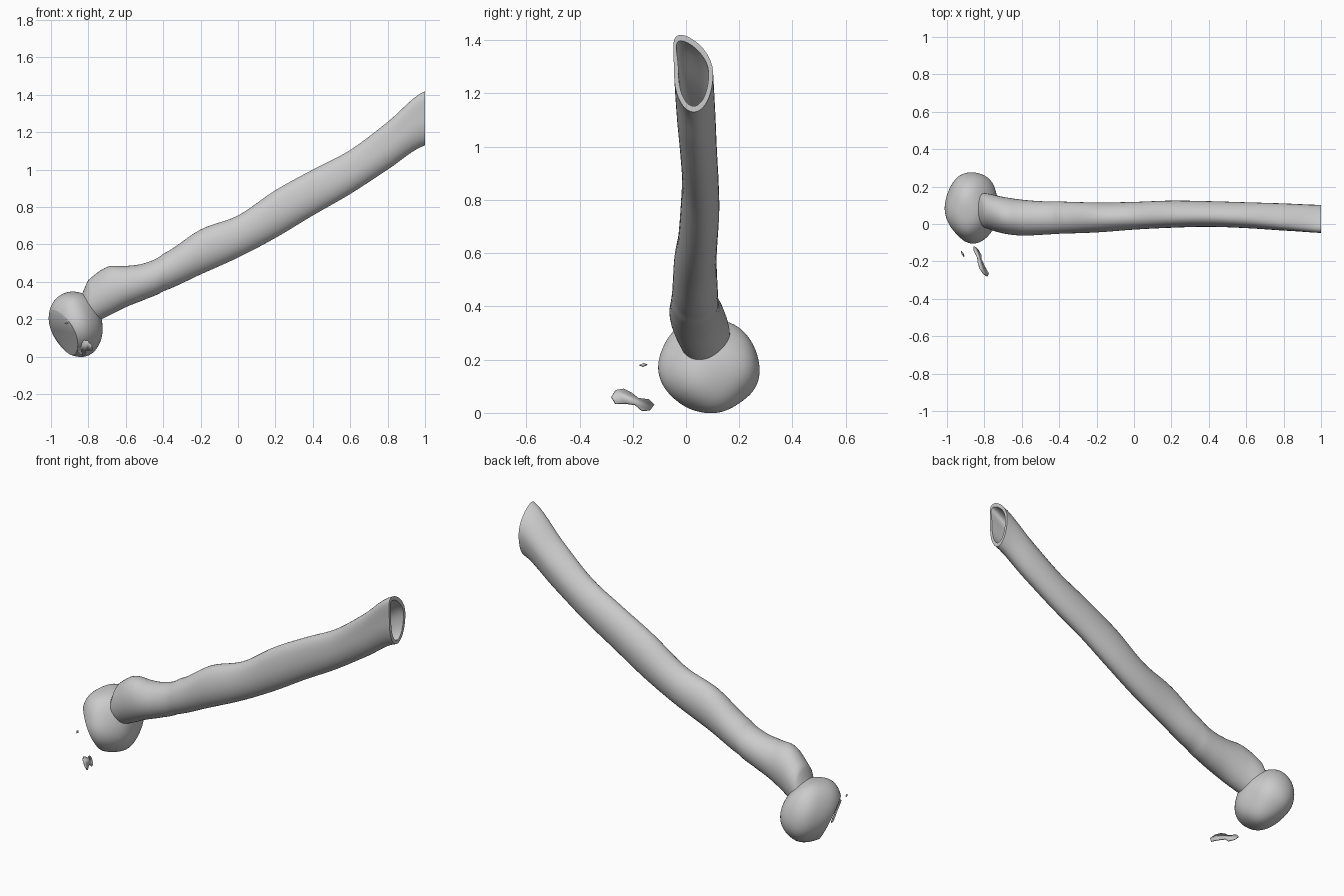
import bpy, bmesh, math
from mathutils import Vector, Matrix

cube = bpy.data.objects.get("Cube")
if cube:
    bpy.data.objects.remove(cube, do_unlink=True)

bone = bpy.data.materials.new("bone grey")
bone.use_nodes = True
bone.diffuse_color = (0.6, 0.6, 0.6, 1)
bone.node_tree.nodes["Principled BSDF"].inputs["Base Color"].default_value = bone.diffuse_color

SIDES = 36
STEPS = 6
WALL = 0.017
BREAK = Vector((-0.78, -0.43, -0.43)).normalized()   # direction of the broken face


def add_object(name, bm, angle=40):
    bmesh.ops.recalc_face_normals(bm, faces=bm.faces)
    mesh = bpy.data.meshes.new(name)
    bm.to_mesh(mesh)
    bm.free()
    mesh.materials.append(bone)
    obj = bpy.data.objects.new(name, mesh)
    bpy.context.collection.objects.link(obj)
    bpy.ops.object.select_all(action='DESELECT')
    obj.select_set(True)
    bpy.context.view_layer.objects.active = obj
    bpy.ops.object.shade_smooth_by_angle(angle=math.radians(angle))
    return obj


# Shaft sections: x, bottom z, top z, front y, back y, ridge y
SECTIONS = [
    (-.85, .17, .31, .02, .16, .08),
    (-.80, .17, .41, -.02, .165, .07),
    (-.70, .215, .48, -.05, .145, .04),
    (-.60, .265, .485, -.062, .13, .03),
    (-.50, .305, .50, -.058, .122, .03),
    (-.40, .35, .55, -.052, .12, .03),
    (-.20, .44, .68, -.045, .115, .03),
    (0, .53, .755, -.03, .118, .035),
    (.20, .635, .89, -.02, .125, .04),
    (.40, .755, 1.0, -.015, .122, .04),
    (.60, .87, 1.105, -.022, .116, .03),
    (.80, 1.0, 1.255, -.035, .11, .005),
    (1.0, 1.13, 1.42, -.045, .102, -.02),
]


def smooth_sections(rows):
    """Catmull-Rom interpolation along the shaft."""
    result = []
    for i in range(len(rows) - 1):
        around = [rows[max(0, min(len(rows) - 1, i + k))] for k in (-1, 0, 1, 2)]
        for s in range(STEPS):
            t = s / STEPS
            row = [b + 0.5 * t * (c - a + t * (2*a - 5*b + 4*c - d + t * (3*(b - c) + d - a)))
                   for a, b, c, d in zip(*around)]
            row[0] = rows[i][0] + t * (rows[i + 1][0] - rows[i][0])
            result.append(row)
    return result + [list(rows[-1])]


def ring(bm, row, inset=0.0):
    """Egg-shaped upright section whose top leans towards the ridge."""
    x, bottom, top, front, back, ridge = row
    cy, cz = (front + back) / 2, (bottom + top) / 2
    ry, rz = (back - front) / 2 - inset, (top - bottom) / 2 - inset * 1.3
    verts = []
    for i in range(SIDES):
        a = math.tau * i / SIDES
        lean = (ridge - cy) * max(0, math.sin(a)) ** 2
        verts.append(bm.verts.new((x, cy + ry * math.cos(a) + lean, cz + rz * math.sin(a))))
    return verts


def bridge(bm, a, b):
    for i in range(SIDES):
        j = (i + 1) % SIDES
        bm.faces.new((a[i], a[j], b[j], b[i]))


# Hollow shaft: outer wall, cut rim, then the inner canal back to a closed end
rows = smooth_sections(SECTIONS)
bm = bmesh.new()
rings = [ring(bm, r) for r in rows]
rings += [ring(bm, r, WALL) for r in reversed(rows) if r[0] > -0.65]
for a, b in zip(rings, rings[1:]):
    bridge(bm, a, b)
bm.faces.new(rings[0])
bm.faces.new(rings[-1])
add_object("bone_shaft", bm)

# Rounded joint head, tilted, slightly lumpy, with one side broken off flat
bm = bmesh.new()
bmesh.ops.create_icosphere(bm, subdivisions=5, radius=1)
for v in bm.verts:
    p = v.co.copy()
    v.co *= 1 + 0.02 * math.sin(4 * p.x + 1) * math.sin(5 * p.y) + 0.015 * math.sin(5 * p.z + 3 * p.y)
place = (Matrix.Translation((-.866, .09, .177)) @ Matrix.Rotation(-0.3, 4, 'Y')
         @ Matrix.Rotation(-0.12, 4, 'X') @ Matrix.Diagonal((.14, .19, .178, 1)))
bm.transform(place)
cut = bmesh.ops.bisect_plane(bm, geom=bm.verts[:] + bm.edges[:] + bm.faces[:], dist=1e-5,
                             plane_co=BREAK * 0.672, plane_no=BREAK, clear_outer=True)
edges = [e for e in cut["geom_cut"] if isinstance(e, bmesh.types.BMEdge)]
bmesh.ops.holes_fill(bm, edges=edges, sides=0)
add_object("joint_head", bm)


# Loose thin chips lying in the plane of the break
def chip(name, outline):
    bm = bmesh.new()
    verts = [bm.verts.new((-(0.706 + 0.43 * (y + z)) / 0.78, y, z)) for y, z in outline]
    bm.faces.new(verts)
    obj = add_object(name, bm)
    mod = obj.modifiers.new("thickness", 'SOLIDIFY')
    mod.thickness = 0.006
    mod.offset = 0


chip("large_chip", [(-.28, .06), (-.265, .085), (-.235, .09), (-.205, .075), (-.18, .055),
                    (-.14, .05), (-.12, .03), (-.135, .01), (-.165, .008), (-.19, .03),
                    (-.225, .035), (-.265, .035)])
chip("small_chip", [(-.175, .18), (-.16, .186), (-.145, .18), (-.16, .174)])
